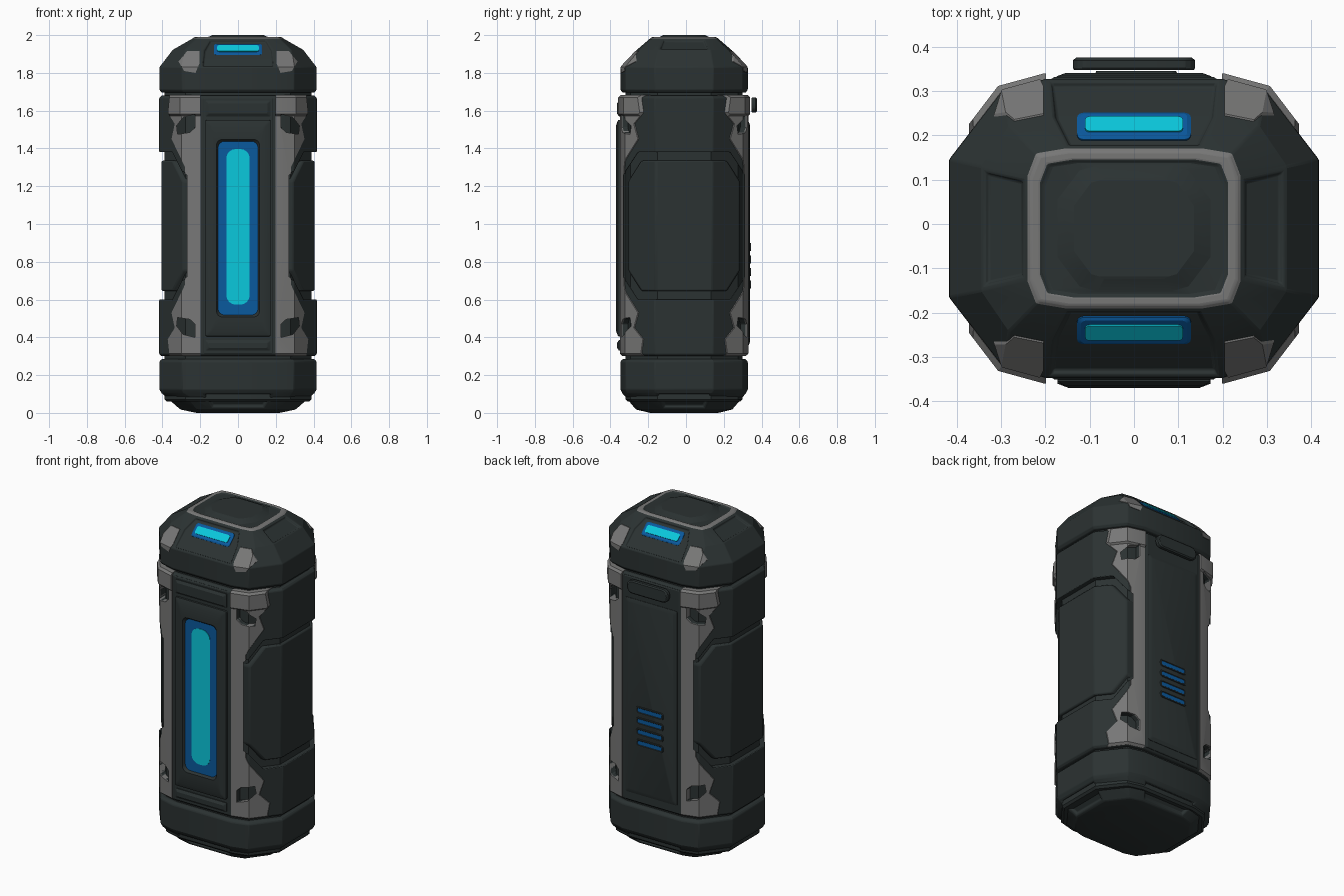
import bpy, bmesh, math
from mathutils import Vector, Euler

if "Cube" in bpy.data.objects:
    bpy.data.objects.remove(bpy.data.objects["Cube"])

MID = 0.99     # height of the body's mirror plane
CY = -0.01     # depth of the hull's centre


def material(name, rgb):
    m = bpy.data.materials.new(name)
    m.use_nodes = True
    m.diffuse_color = (*rgb, 1)
    m.node_tree.nodes["Principled BSDF"].inputs["Base Color"].default_value = (*rgb, 1)
    return m


DARK = material("dark green grey", (0.024, 0.032, 0.032))
GREY = material("worn grey", (0.185, 0.185, 0.183))
BLUE = material("deep blue", (0.003, 0.1, 0.34))
CYAN = material("bright cyan", (0.003, 0.58, 0.72))


def make(name, bm, mats):
    bmesh.ops.recalc_face_normals(bm, faces=bm.faces)
    me = bpy.data.meshes.new(name)
    bm.to_mesh(me)
    bm.free()
    for m in mats:
        me.materials.append(m)
    ob = bpy.data.objects.new(name, me)
    bpy.context.collection.objects.link(ob)
    return ob


def finish(ob, width=0.0):
    bpy.ops.object.select_all(action='DESELECT')
    ob.select_set(True)
    bpy.context.view_layer.objects.active = ob
    if width:
        b = ob.modifiers.new("soft_edges", 'BEVEL')
        b.width, b.segments, b.limit_method = width, 2, 'ANGLE'
        b.angle_limit = math.radians(28)
    bpy.ops.object.shade_smooth_by_angle(angle=math.radians(20))


def bridge(bm, rings):
    """Skin closed rings of equal length, cap both ends, return the bands."""
    rings = [[bm.verts.new(p) for p in r] for r in rings]
    n = len(rings[0])
    bands = [[bm.faces.new((a[i], a[(i + 1) % n], b[(i + 1) % n], b[i]))
              for i in range(n)] for a, b in zip(rings, rings[1:])]
    bm.faces.new(rings[0])
    bands.append([bm.faces.new(rings[-1])])
    bmesh.ops.recalc_face_normals(bm, faces=bm.faces)
    return bands


def section(hx, hy, z, t=0.0):
    """Twelve-sided hull outline; t makes it squarer."""
    def mix(a, b):
        return a + (b - a) * t
    q = [(hx, hy * mix(.46, .66)), (hx * mix(.714, .92), hy * mix(.92, .94)),
         (hx * mix(.476, .65), hy)]
    pts = q + [(-x, y) for x, y in reversed(q)]
    pts += [(-x, -y) for x, y in pts]
    return [(x, y + CY, z) for x, y in pts]


def hull(stations):
    bm = bmesh.new()
    return bm, bridge(bm, [section(*s) for s in stations])


def body(name, grow, z0, z1, mat):
    e = 0.012
    hx, hy = 0.417 + grow, 0.337 + grow
    bm, _ = hull([(hx - e, hy - e, z0), (hx, hy, z0 + e),
                  (hx, hy, z1 - e), (hx - e, hy - e, z1)])
    return make(name, bm, (mat,))


def prisms(name, outline, axis, a, b, twins):
    """Extrude outlines along x or y; twins give sign pairs for copies."""
    bm = bmesh.new()
    for su, sv in twins:
        pts = [(u * su, MID + (v - MID) * sv) for u, v in outline]
        if axis == 'y':
            bridge(bm, [[(u, d, v) for u, v in pts] for d in (a, b)])
        else:
            bridge(bm, [[(d * su, u + CY, v) for u, v in pts] for d in (a, b)])
    ob = make(name, bm, ())
    ob.hide_render = True
    return ob


def boolean(ob, tool, op):
    bpy.context.view_layer.objects.active = ob
    m = ob.modifiers.new("cut", 'BOOLEAN')
    m.object, m.operation, m.solver = tool, op, 'EXACT'
    bpy.ops.object.modifier_apply(modifier=m.name)


def panel(name, loc, rot, rings, mats, band_mats=()):
    """Stacked rounded rectangles (half width, half height, radius, depth)."""
    bm = bmesh.new()
    loops, R = [], Euler([math.radians(a) for a in rot]).to_matrix()
    for w, h, r, d in rings:
        loop = []
        for k, (sx, sy) in enumerate(((1, 1), (-1, 1), (-1, -1), (1, -1))):
            for j in range(5):
                a = math.pi / 2 * (k + j / 4)
                p = Vector((sx * (w - r) + r * math.cos(a),
                            sy * (h - r) + r * math.sin(a), d))
                loop.append(R @ p + Vector(loc))
        loops.append(loop)
    for band, i in zip(bridge(bm, loops), band_mats):
        for f in band:
            f.material_index = i
    finish(make(name, bm, mats))


def sunken(bm, groups, thick, depth):
    """Press framed recesses into groups of neighbouring faces."""
    for g in groups:
        bmesh.ops.inset_region(bm, faces=g, thickness=thick, depth=0)
        bmesh.ops.inset_region(bm, faces=g, thickness=0.008, depth=-depth)


def long_octagon(w, h, cw, ch):
    return [(w, MID + h - ch), (w - cw, MID + h), (cw - w, MID + h), (-w, MID + h - ch),
            (-w, MID - h + ch), (cw - w, MID - h), (w - cw, MID - h), (w, MID - h + ch)]


# Core hull seen in the seams and behind every cut-out
finish(body("core", -0.028, 0.06, 1.76, DARK))

# Cutters: side bays, their raised panels, corner notches and corner trim
SIDES, QUADS = ((1, 1), (-1, 1)), ((1, 1), (-1, 1), (1, -1), (-1, -1))
bay = prisms("bay_cutter", long_octagon(.321, .39, .079, .12), 'x', .12, .6, SIDES)
inlay = prisms("inlay_cutter", long_octagon(.295, .345, .07, .11), 'x', .2, .6, SIDES)
notch = prisms("notch_cutter", [(.228, 1.58), (.29, 1.565), (.325, 1.52), (.32, 1.475),
                                (.255, 1.485), (.228, 1.51)], 'y', -.6, .6, QUADS)
trim = prisms("trim_cutter", [(.198, MID), (.198, 1.7), (.36, 1.7), (.372, 1.59), (.335, 1.53),
                              (.352, 1.45), (.28, 1.3), (.275, MID)], 'y', -.6, .6, QUADS)

# Outer shell with bays and notches cut away
shell = body("body_shell", 0, 0.3, 1.68, DARK)
boolean(shell, bay, 'DIFFERENCE')
boolean(shell, notch, 'DIFFERENCE')
finish(shell, 0.007)

# Worn grey corner trim, thicker around the collar
for name, grow, z0, z1 in (("corner_trim", .003, .302, 1.678), ("collar_trim", .012, 1.57, 1.682)):
    corner = body(name, grow, z0, z1, GREY)
    boolean(corner, trim, 'INTERSECT')
    boolean(corner, bay, 'DIFFERENCE')
    boolean(corner, notch, 'DIFFERENCE')
    finish(corner)

# Raised panels inside the side bays
side = body("side_panels", -0.012, 0.32, 1.66, DARK)
boolean(side, inlay, 'INTERSECT')
finish(side, 0.008)

# Base
bm, bands = hull([(.22, .18, 0), (.305, .255, .018), (.405, .328, .105),
                  (.416, .337, .125), (.416, .337, .272), (.404, .325, .285)])
sunken(bm, [[bands[1][i]] for i in (2, 5, 8, 11)], 0.018, 0.012)
finish(make("base", bm, (DARK,)), 0.005)

# Cap with grey ring and a raised octagon on its top
CAP = [(.404, .325, 1.695), (.416, .337, 1.71), (.416, .337, 1.83), (.345, .25, 1.922, .5),
       (.24, .18, 1.982, 1), (.232, .172, 1.989, 1), (.212, .155, 1.989, 1),
       (.204, .148, 1.983, 1), (.172, .142, 1.984), (.135, .112, 2.0)]
bm, bands = hull(CAP)
for f in bands[4] + bands[5]:
    f.material_index = 1
sunken(bm, [[bands[2][i], bands[3][i]] for i in (2, 8)], 0.014, 0.012)
sunken(bm, [[bands[3][i]] for i in (5, 11)], 0.016, 0.01)
finish(make("cap", bm, (DARK, GREY)), 0.004)

# Grey wear on the cap's four corners
bm, _ = hull([(s[0] + .003, s[1] + .003, s[2] + .001, *s[3:]) for s in CAP[1:5]])
wear = make("cap_corner_wear", bm, (GREY,))
patch = prisms("patch_cutter", [(.204, 1.85), (.225, 1.8), (.285, 1.81), (.315, 1.86),
                                (.27, 1.915), (.204, 1.915)], 'y', -.6, .6, SIDES)
boolean(wear, patch, 'INTERSECT')
finish(wear)

for tool in (bay, inlay, notch, trim, patch):
    bpy.data.objects.remove(tool)

FRONT, BACK = (90, 0, 0), (90, 0, 180)

# Lights on the front and back of the cap
for label, s, turn in (("front", -1, 0), ("back", 1, 180)):
    at = (0, CY + s * .228, 1.922)
    panel(label + "_cap_light", at, (44, 0, turn),
          [(.128, .042, .015, -.01), (.128, .042, .015, .004), (.12, .036, .012, .008)], (BLUE,))
    panel(label + "_cap_glow", at, (44, 0, turn),
          [(.11, .023, .01, .005), (.11, .023, .01, .012)], (CYAN,))

# Front panel with sunken window and glowing strip
panel("front_backing", (0, -.33, MID), FRONT,
      [(.186, .68, .005, 0), (.186, .68, .005, .016), (.18, .674, .005, .02)], (DARK,))
panel("front_panel", (0, -.33, .978), FRONT,
      [(.175, .575, .01, 0), (.172, .572, .01, .03), (.146, .545, .01, .04),
       (.114, .47, .03, .04), (.106, .46, .035, .026)], (DARK, BLUE), (0, 0, 0, 0, 1))
panel("front_glow", (0, -.353, .985), FRONT,
      [(.062, .412, .05, 0), (.062, .412, .05, .006)], (CYAN,))
for label, z, h in (("upper", 1.612, .042), ("lower", .357, .028)):
    panel(label + "_front_bar", (0, -.345, z), FRONT,
          [(.172, h, .006, 0), (.172, h, .006, .01), (.155, h - .015, .006, .02)], (DARK,))

# Back panel, vents and handle bar
panel("back_backing", (0, .31, MID), BACK,
      [(.186, .68, .005, 0), (.186, .68, .005, .017), (.18, .674, .005, .021)], (DARK,))
panel("back_panel", (0, .315, .95), BACK,
      [(.176, .592, .01, 0), (.174, .59, .01, .018), (.155, .57, .01, .025)], (DARK,))
for i in range(4):
    panel("back_vent_%d" % (i + 1), (.005, .3395, .68 + i * .066), BACK,
          [(.092, .022, .016, 0), (.09, .02, .014, .005), (.084, .015, .011, .005),
           (.081, .012, .009, .002)], (DARK, BLUE), (0, 0, 0, 1))
panel("back_handle", (0, .347, 1.63), BACK,
      [(.135, .036, .03, 0), (.138, .04, .035, .005), (.138, .04, .035, .022),
       (.13, .033, .03, .028)], (DARK,))
